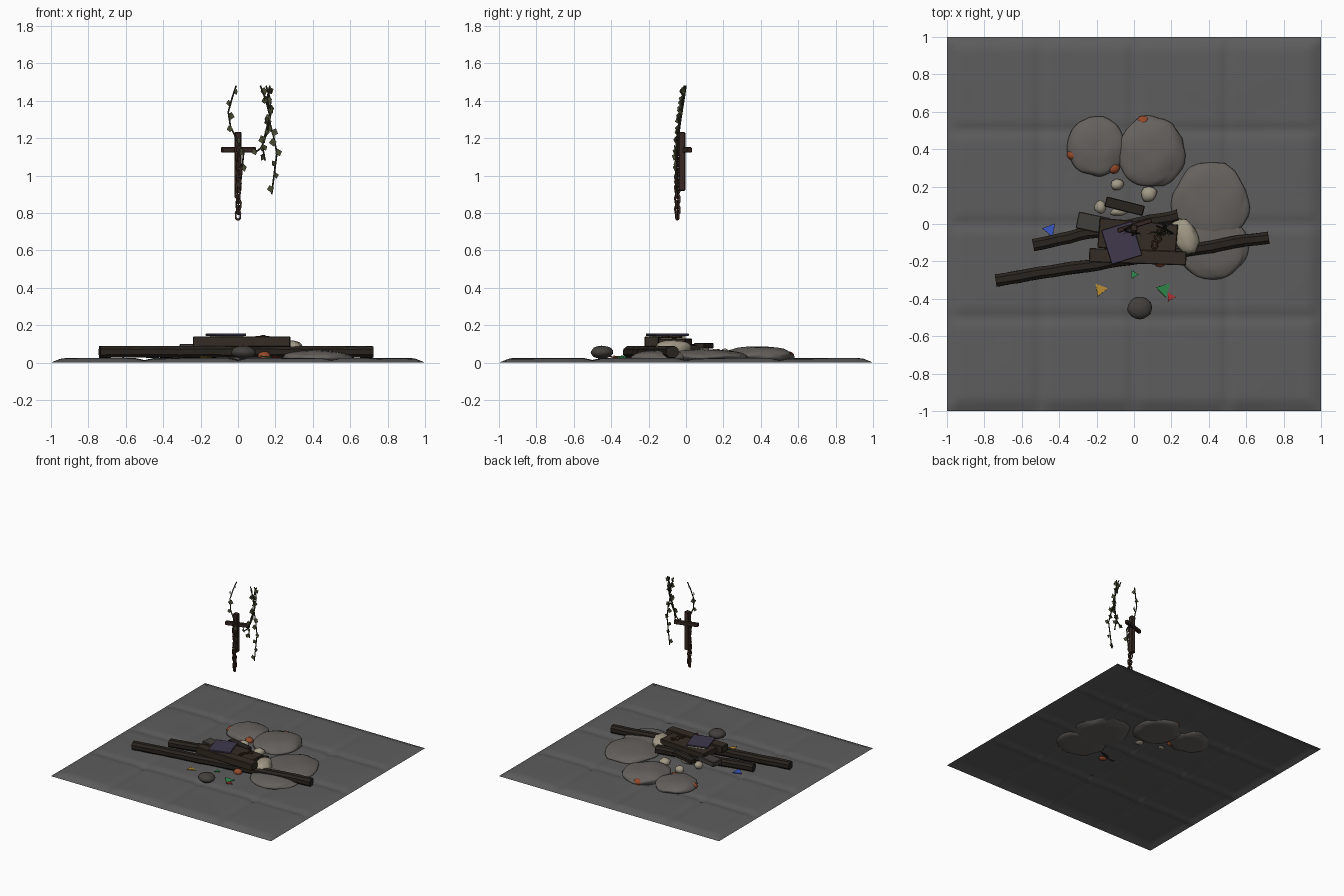
import bpy, bmesh, math, random
from mathutils import Vector, Matrix, noise

if "Cube" in bpy.data.objects:
    bpy.data.objects.remove(bpy.data.objects["Cube"])
random.seed(4)


def mat(name, r, g, b):
    m = bpy.data.materials.new(name)
    m.diffuse_color = (r, g, b, 1)
    m.use_nodes = True
    m.node_tree.nodes["Principled BSDF"].inputs["Base Color"].default_value = m.diffuse_color
    return m


STONE = mat("floor_stone", .11, .11, .11)
ROCK = mat("rubble_stone", .13, .12, .11)
DARK = mat("dark_stone", .055, .05, .045)
EMBER = mat("ember", .30, .07, .025)
WOOD = mat("charred_wood", .022, .017, .013)
BOARD = mat("old_board", .035, .024, .017)
IRON = mat("rusty_iron", .04, .022, .017)
LINK = mat("rusty_chain", .055, .027, .018)
STEM = mat("vine_stem", .03, .028, .015)
LEAF = mat("dry_leaf", .07, .075, .035)
BONE = mat("bone", .36, .32, .24)
PURPLE = mat("book_cover", .05, .04, .075)


def finish(name, bm, m, smooth=False):
    me = bpy.data.meshes.new(name)
    bmesh.ops.recalc_face_normals(bm, faces=bm.faces[:])
    bm.to_mesh(me)
    bm.free()
    me.materials.append(m)
    for p in me.polygons:
        p.use_smooth = smooth
    ob = bpy.data.objects.new(name, me)
    bpy.context.collection.objects.link(ob)
    return ob


def box(name, c, s, m, yaw=0, pitch=0, bev=.004):
    bm = bmesh.new()
    bmesh.ops.create_cube(bm, size=1)
    bmesh.ops.scale(bm, vec=s, verts=bm.verts)
    bmesh.ops.bevel(bm, geom=bm.edges[:], offset=bev, segments=1, affect='EDGES')
    bm.transform(Matrix.Translation(c) @ Matrix.Rotation(math.radians(yaw), 4, 'Z')
                 @ Matrix.Rotation(math.radians(pitch), 4, 'Y'))
    return finish(name, bm, m)


def rock(name, c, r, m, yaw=0, rough=.10, sub=4, floor=.002):
    bm = bmesh.new()
    bmesh.ops.create_icosphere(bm, subdivisions=sub, radius=1)
    seed = Vector(c) * 9
    rot = Matrix.Rotation(math.radians(yaw), 3, 'Z')
    for v in bm.verts:
        d = 1 + rough * noise.noise(v.co * 1.6 + seed) + rough * .3 * noise.noise(v.co * 4 + seed)
        p = rot @ Vector([v.co[i] * d * r[i] for i in range(3)]) + Vector(c)
        p.z = max(p.z, floor)
        v.co = p
    return finish(name, bm, m, True)


def beam(name, a, b, w, h, m, n=16):
    # squared log with a slightly crooked run
    a, b = Vector(a), Vector(b)
    t = (b - a).normalized()
    side = Vector((-t.y, t.x, 0)).normalized()
    up = t.cross(side)
    bm, rings = bmesh.new(), []
    for i in range(n + 1):
        wob = .010 * noise.noise(Vector((i * .45, a.x * 7, 0)))
        p = a.lerp(b, i / n) + side * wob
        ring = []
        for k in range(8):
            ang = math.tau * (k + .5) / 8
            cs, sn = math.cos(ang), math.sin(ang)
            g = 1 + .08 * noise.noise(Vector((i * .8, k * 1.7, b.x)))
            ring.append(bm.verts.new(p + side * max(-.8, min(.8, cs)) * w * .62 * g
                                     + up * max(-.8, min(.8, sn)) * h * .62 * g))
        rings.append(ring)
    for r0, r1 in zip(rings, rings[1:]):
        for k in range(8):
            bm.faces.new((r0[k], r0[(k + 1) % 8], r1[(k + 1) % 8], r1[k]))
    bm.faces.new(rings[0])
    bm.faces.new(rings[-1])
    return finish(name, bm, m)


def chain_link(name, c, length, width, wire, rot):
    bm, rings, N, M = bmesh.new(), [], 16, 6
    for i in range(N):
        a = math.tau * i / N
        o = Vector((math.cos(a), 0, math.sin(a)))
        mid = Vector((o.x * width / 2, 0, o.z * width / 2 + math.copysign((length - width) / 2, o.z)))
        rings.append([bm.verts.new(mid + o * wire * math.cos(math.tau * k / M)
                                   + Vector((0, wire * math.sin(math.tau * k / M), 0))) for k in range(M)])
    for i in range(N):
        r0, r1 = rings[i], rings[(i + 1) % N]
        for k in range(M):
            bm.faces.new((r0[k], r0[(k + 1) % M], r1[(k + 1) % M], r1[k]))
    bm.transform(Matrix.Translation(c) @ rot)
    return finish(name, bm, LINK, True)


def vine(name, pts, leaves):
    cu = bpy.data.curves.new(name, 'CURVE')
    cu.dimensions, cu.bevel_depth, cu.bevel_resolution = '3D', .0045, 1
    sp = cu.splines.new('POLY')
    sp.points.add(len(pts) - 1)
    for q, p in zip(sp.points, pts):
        q.co = (*p, 1)
    cu.materials.append(STEM)
    bpy.context.collection.objects.link(bpy.data.objects.new(name + "_stem", cu))
    # folded diamond leaves along the stem
    bm = bmesh.new()
    for i in range(leaves):
        t = (i + .6) / leaves * (len(pts) - 1)
        k = min(int(t), len(pts) - 2)
        p = Vector(pts[k]).lerp(Vector(pts[k + 1]), t - k)
        s = random.uniform(.017, .024)
        M = (Matrix.Translation(p + Vector((.01 * (-1) ** i, -.006, 0)))
             @ Matrix.Rotation(random.uniform(-.9, .9), 4, 'Z')
             @ Matrix.Rotation(random.uniform(-.5, .5), 4, 'Y'))
        v = [bm.verts.new(M @ Vector(q)) for q in
             ((0, 0, s), (s * .9, -.005, 0), (0, 0, -s), (-s * .9, -.005, 0))]
        bm.faces.new((v[0], v[1], v[2]))
        bm.faces.new((v[0], v[2], v[3]))
    finish(name + "_leaves", bm, LEAF)


# Flagstone floor: sheet with worn joints and edges sloping down
bm = bmesh.new()
bmesh.ops.create_grid(bm, x_segments=80, y_segments=80, size=1)
for v in bm.verts:
    x, y = v.co.x, v.co.y
    z = .023 + .004 * noise.noise(v.co * 3)
    for q in (x, y):
        d = min(abs(q - j) for j in (-.5, 0, .5))
        z -= .011 * max(0, 1 - d / .05)
    z += .004 * max(0, 1 - (x / .4) ** 2 - (y / .6) ** 2)
    v.co.z = max(.001, z) * min(1, (1 - max(abs(x), abs(y))) / .06)
finish("flagstone_floor", bm, STONE, True)

# Fallen rubble
rock("rubble_back_left", (-.20, .415, .035), (.155, .16, .045), ROCK)
rock("rubble_back_right", (.09, .385, .035), (.18, .19, .052), ROCK)
rock("rubble_right", (.41, .11, .03), (.20, .22, .04), ROCK, 10)
rock("rubble_right_front", (.42, -.12, .028), (.19, .18, .038), ROCK)
rock("small_stone", (.03, -.45, .055), (.065, .06, .035), DARK, sub=3)
for i, (x, y) in enumerate(((-.325, .37), (-.11, .30), (.05, .55), (.14, -.2))):
    rock(f"ember_{i}", (x, y, .035), (.035, .03, .025), EMBER, sub=2)

# Bones and pale fragments
rock("pale_stone_large", (.275, -.065, .075), (.065, .10, .045), BONE, 25, .2, 3)
for i, (x, y, a, b, yaw) in enumerate(((-.09, .21, .036, .03, 20), (.08, .16, .043, .04, 40),
                                       (-.18, .09, .032, .036, 0), (-.07, .07, .06, .025, 10))):
    rock(f"pale_fragment_{i}", (x, y, .06 if i > 1 else .045), (a, b, .03), BONE, yaw, .2, 2)

# Charred beams
beam("long_beam", (-.74, -.30, .057), (.72, -.07, .057), .066, .062, WOOD, 24)
beam("short_beam", (-.54, -.11, .058), (.235, .045, .062), .066, .06, WOOD)
box("broken_plank", (-.05, .095, .09), (.21, .055, .03), WOOD, -14)
box("grey_wedge", (-.22, .005, .08), (.17, .09, .04), DARK, -12)

# Board and box pile
box("front_board", (.02, -.175, .112), (.52, .075, .056), BOARD, -2)
box("back_board", (.02, -.065, .105), (.42, .16, .045), BOARD, -5)
box("book_pages", (-.06, -.10, .135), (.14, .165, .024), BONE, 15, bev=.001)
box("book_cover", (-.065, -.10, .149), (.17, .19, .011), PURPLE, 17, bev=.002)
for i in range(3):
    chain_link(f"loose_link_{i}", (.11 + .018 * i, -.11 + .035 * i, .137), .042, .026, .005,
               Matrix.Rotation(.5 * i, 4, 'Z') @ Matrix.Rotation(math.pi / 2 - .3 * (i % 2), 4, 'X'))

# Coloured glass shards
for i, (x, y, s, yaw, c) in enumerate(((-.45, -.03, .042, 200, (.04, .09, .5)), (-.18, -.35, .04, 160, (.45, .25, .03)),
                                       (.16, -.35, .045, 75, (.03, .25, .07)), (.0, -.27, .026, 270, (.03, .25, .07)),
                                       (.195, -.39, .028, 150, (.4, .03, .03)))):
    bm = bmesh.new()
    bmesh.ops.create_cone(bm, cap_ends=True, segments=3, radius1=s, radius2=s, depth=.005)
    bm.transform(Matrix.Translation((x, y, .03)) @ Matrix.Rotation(math.radians(yaw), 4, 'Z')
                 @ Matrix.Rotation(.12, 4, 'X'))
    finish(f"glass_shard_{i}", bm, mat(f"glass_{i}", *c))

# Hanging cross
box("cross_post", (0, -.022, 1.075), (.037, .036, .315), IRON)
box("cross_bar", (.003, -.008, 1.137), (.19, .026, .03), IRON, 17)

# Chain down the front of the cross
for i in range(13):
    chain_link(f"chain_link_{i}", (.003 * math.sin(i), -.046, .788 + .0285 * i), .046, .028, .0058,
               Matrix.Rotation(math.radians(45 if i % 2 else -45) + .3, 4, 'Z'))

# Hanging vines
vine("left_vine", [(-.01, -.005, 1.48), (-.03, -.018, 1.42), (-.052, -.03, 1.34), (-.04, -.04, 1.26),
                   (-.005, -.048, 1.19), (.03, -.05, 1.12), (.02, -.05, 1.02), (.01, -.045, .93)], 8)
vine("long_vine", [(.15, 0, 1.48), (.175, -.012, 1.40), (.165, -.028, 1.30), (.19, -.04, 1.21),
                   (.208, -.05, 1.12), (.195, -.048, 1.02), (.18, -.045, .90)], 10)
vine("middle_vine", [(.12, -.01, 1.48), (.15, -.022, 1.40), (.17, -.035, 1.32), (.145, -.045, 1.22),
                     (.13, -.052, 1.16), (.145, -.055, 1.08)], 8)
vine("short_vine", [(.17, -.003, 1.48), (.155, -.018, 1.41), (.175, -.03, 1.33), (.16, -.04, 1.24),
                    (.125, -.045, 1.15), (.09, -.045, 1.12)], 8)
